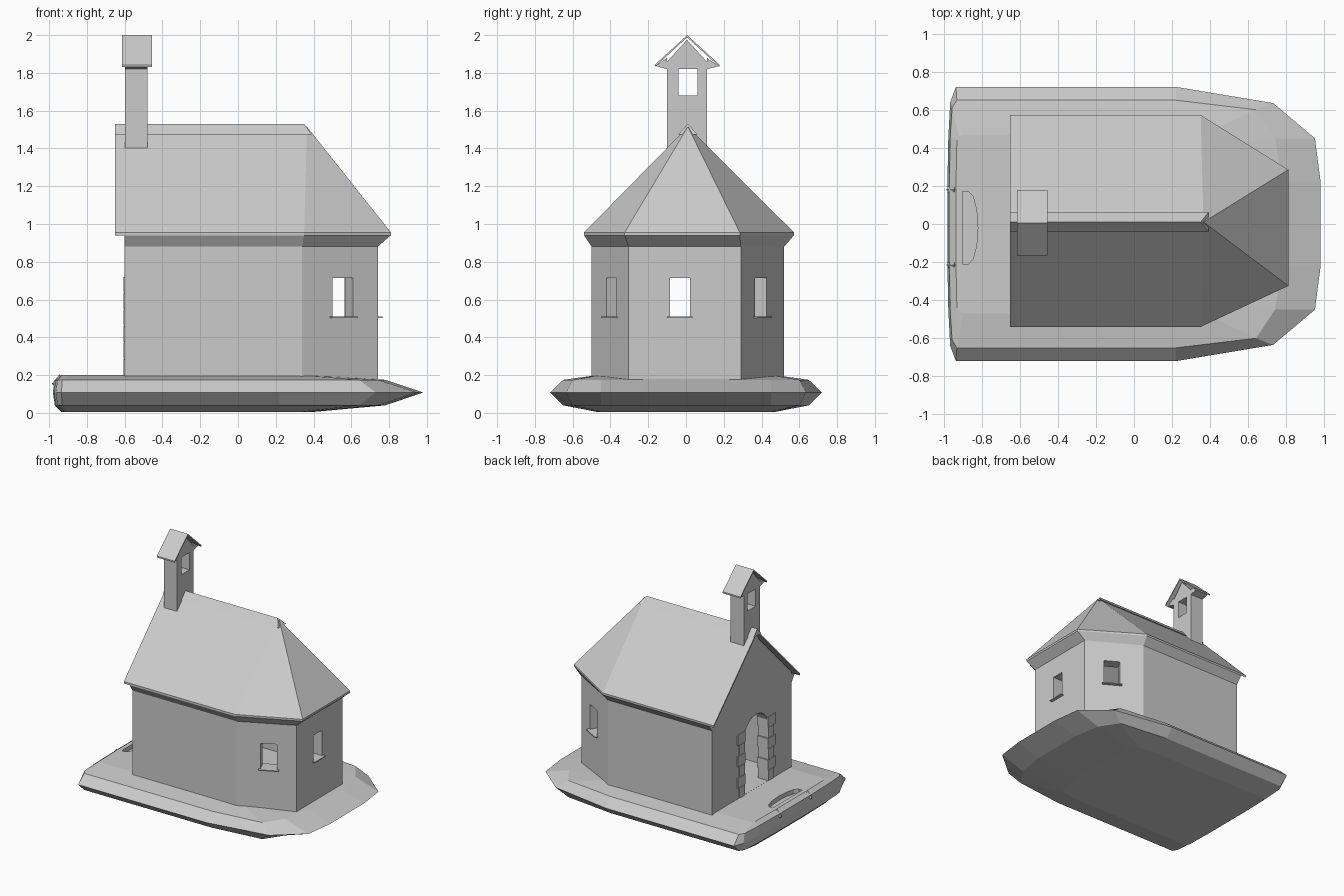
import bpy, bmesh, math
from mathutils import Matrix, Vector

if "Cube" in bpy.data.objects:
    bpy.data.objects.remove(bpy.data.objects["Cube"])

stone = bpy.data.materials.new("light_grey_stone")
stone.diffuse_color = (0.6, 0.6, 0.6, 1)
stone.use_nodes = True
stone.node_tree.nodes["Principled BSDF"].inputs["Base Color"].default_value = stone.diffuse_color


def mesh(name, verts, faces):
    me = bpy.data.meshes.new(name)
    me.from_pydata([tuple(v) for v in verts], [], faces)
    bm = bmesh.new()
    bm.from_mesh(me)
    bmesh.ops.recalc_face_normals(bm, faces=bm.faces)
    bm.to_mesh(me)
    bm.free()
    me.materials.append(stone)
    ob = bpy.data.objects.new(name, me)
    bpy.context.collection.objects.link(ob)
    return ob


def loft(name, rings):
    """Closed rings joined by quads, capped at both ends."""
    n = len(rings[0])
    faces = [(k * n + i, k * n + (i + 1) % n, (k + 1) * n + (i + 1) % n, (k + 1) * n + i)
             for k in range(len(rings) - 1) for i in range(n)]
    faces += [tuple(range(n)), tuple(range((len(rings) - 1) * n, len(rings) * n))]
    return mesh(name, [v for r in rings for v in r], faces)


def prism_z(name, pts, z0, z1):
    return loft(name, [[(x, y, z) for x, y in pts] for z in (z0, z1)])


def prism_x(name, pts, x0, x1):
    return loft(name, [[(x, y, z) for y, z in pts] for x in (x0, x1)])


def box(name, c, s, angle=0):
    m = Matrix.Translation(c) @ Matrix.Rotation(angle, 4, 'Z')
    q = [(-.5, -.5), (.5, -.5), (.5, .5), (-.5, .5)]
    return loft(name, [[m @ Vector((x * s[0], y * s[1], z * s[2])) for x, y in q]
                       for z in (-.5, .5)])


def cut(ob, *cutters):
    for c in cutters:
        m = ob.modifiers.new("cut", 'BOOLEAN')
        m.operation, m.solver, m.object = 'DIFFERENCE', 'EXACT', c
    dg = bpy.context.evaluated_depsgraph_get()
    dg.update()
    me = bpy.data.meshes.new_from_object(ob.evaluated_get(dg))
    ob.modifiers.clear()
    ob.data = me
    for c in cutters:
        bpy.data.objects.remove(c)


def slab(name, top, faces, rim, t):
    """Roof sheet: top faces, the same faces lowered, and a rim."""
    n = len(top)
    low = [(x, y, z - t) for x, y, z in top]
    fs = faces + [tuple(i + n for i in f) for f in faces]
    fs += [(a, b, b + n, a + n) for a, b in zip(rim, rim[1:] + rim[:1])]
    return mesh(name, top + low, fs)


# Ground slab with tapered edges
outer = [(-.98, .2), (-.975, .45), (-.965, .64), (-.935, .72), (.22, .72), (.73, .635), (.95, .45), (.98, .22)]
mid = [(-.97, .2), (-.965, .45), (-.955, .61), (-.93, .65), (.22, .65), (.64, .60), (.74, .45), (.78, .22)]
inner = [(-.935, .2), (-.93, .44), (-.92, .46), (-.9, .47), (.22, .47), (.33, .45), (.37, .4), (.4, .22)]
ring = lambda h, z: [(x, y, z) for x, y in h] + [(x, -y, z) for x, y in reversed(h)]
base = loft("ground_slab", [ring(inner, .005), ring(mid, .04), ring(outer, .108),
                            ring(mid, .175), ring(inner, .2)])

# Curved entrance step hollow with two corner stones
arc = [(-.87 + .05 * math.cos(a), -.02 + .19 * math.sin(a))
       for a in [math.radians(-90 + 30 * i) for i in range(7)]]
cut(base, prism_z("step_cutter", arc + [(-.90, .17), (-.90, -.21)], .165, .3))
for i, y in enumerate((.18, -.215)):
    c = Vector((-.945, y, .155))
    d = [(.04, 0, 0), (0, .06, 0), (-.04, 0, 0), (0, -.06, 0), (0, 0, .05), (0, 0, -.05)]
    mesh(f"corner_stone_{i}", [c + Vector(v) for v in d],
         [(j, (j + 1) % 4, k) for j in range(4) for k in (4, 5)])

# Hollow walls with a three-sided east end
plan = [(-.6, -.5), (.34, -.5), (.74, -.305), (.74, .29), (.34, .52), (-.6, .52)]
hollow = [(-.51, -.41), (.319, -.41), (.65, -.248), (.65, .238), (.316, .43), (-.51, .43)]
walls = prism_z("walls", plan, .17, .96)
south, north = math.atan2(.195, .4), math.atan2(-.23, .4)
windows = [(.555, -.395, south, .122), (.555, .396, north, .125), (.74, -.032, math.pi / 2, .105)]
dy, hw, spring = -.045, .155, .645
door = [(dy + hw, .201), (dy + hw, spring)]
door += [(dy + hw * math.cos(a), spring + hw * math.sin(a))
         for a in [math.pi * i / 10 for i in range(1, 10)]]
door += [(dy - hw, spring), (dy - hw, .201)]
cut(walls, prism_z("hollow_cutter", hollow, .1, 1.2), prism_x("door_cutter", door, -.8, -.4),
    *[box("window_cutter", (x, y, .6125), (w, .3, .205), a) for x, y, a, w in windows])

# Window sills
for i, (x, y, a, w) in enumerate(windows):
    box(f"window_sill_{i}", (x, y, .506), (w + .03, .05, .008), a)

# Gable above the door
prism_x("west_gable", [(-.5, .955), (-.5, .97), (.01, 1.49), (.52, .99), (.52, .955)], -.6, -.51)

# Door quoins, alternating long and short
for s in (-1, 1):
    for k in range(6):
        w = .10 if k % 2 else .07
        e = hw - (.012 if k % 2 else .004)
        box(f"door_quoin_{k}_{'left' if s > 0 else 'right'}",
            (-.558, dy + s * (e + w / 2), .2 + .087 * (k + .5)), (.096, w, .084))

# Sloping cornice under the eaves
eave = [(-.6, -.54), (.35, -.54), (.81, -.325), (.81, .285), (.35, .572), (-.6, .572)]
loft("cornice", [[(*p, .88), (*e, .941), (*p, .958)] for p, e in zip(plan, eave)])

# Main roof with hipped east end
top = [(-.65, -.54, .955), (.35, -.54, .955), (.81, -.325, .955), (.81, .285, .955),
       (.35, .572, .955), (-.65, .572, .955), (-.65, .01, 1.515), (.365, .01, 1.515)]
slab("main_roof", top, [(0, 1, 7, 6), (1, 2, 7), (2, 3, 7), (3, 4, 7), (4, 5, 6, 7)],
     [0, 1, 2, 3, 4, 5, 6], .016)

# Ridge cap
loft("ridge_cap", [[(-.65, -.04, 1.475), (-.65, .01, 1.53), (-.65, .06, 1.475)],
                   [(.39, -.04, 1.475), (.35, .01, 1.53), (.39, .06, 1.475)]])

# Bell turret with a through opening
turret = prism_x("bell_turret", [(-.1, 1.4), (.11, 1.4), (.11, 1.86), (.005, 1.975), (-.1, 1.86)], -.598, -.48)
cut(turret, box("bell_cutter", (-.54, .01, 1.75), (.4, .1, .14)))
for s, n in ((-1, "south"), (1, "north")):
    y, e = .005 + s * .105, .008 + s * .168
    prism_x(f"turret_cornice_{n}", [(y, 1.82), (e, 1.836), (y, 1.88)], -.598, -.48)
tr = [(x, y, z) for x in (-.615, -.455) for y, z in ((-.165, 1.843), (.006, 2.0), (.178, 1.843))]
slab("turret_roof", tr, [(0, 1, 4, 3), (1, 2, 5, 4)], [0, 1, 2, 5, 4, 3], .012)
